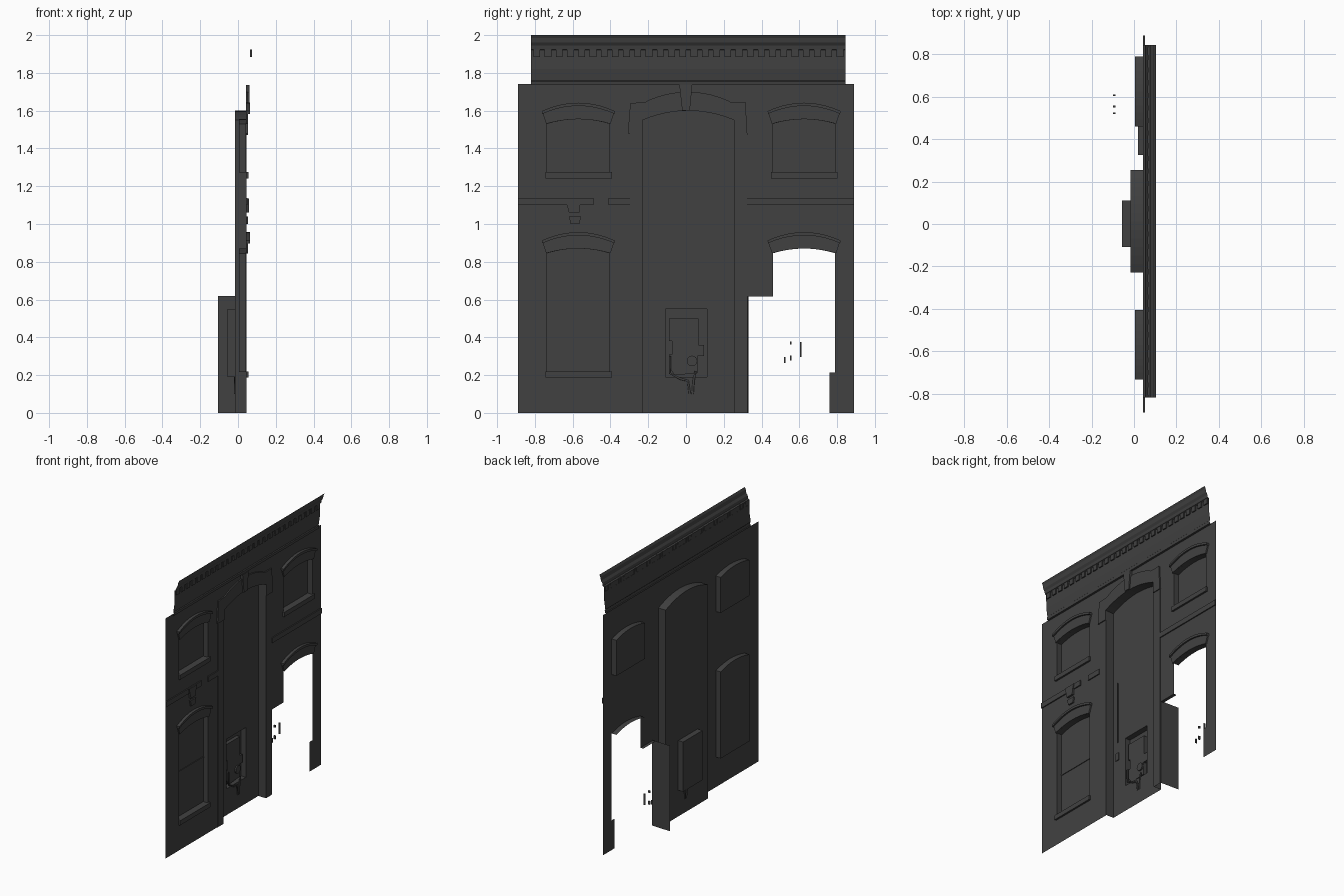
import bpy
import bmesh
from mathutils import Vector

cube = bpy.data.objects.get("Cube")
if cube:
    bpy.data.objects.remove(cube, do_unlink=True)

stone = bpy.data.materials.new("dark_grey_stone")
stone.use_nodes = True
GREY = (0.053, 0.053, 0.053, 1)
stone.diffuse_color = GREY
stone.node_tree.nodes["Principled BSDF"].inputs["Base Color"].default_value = GREY

WALL = 0.043      # wall plane
GLASS = 0.005     # window recess depth
ALCOVE = -0.016   # entrance recess depth
NICHE = -0.056    # meter niche depth


def add_object(name, mesh):
    mesh.materials.append(stone)
    obj = bpy.data.objects.new(name, mesh)
    bpy.context.collection.objects.link(obj)
    return obj


def arch(y0, y1, spring, apex, n=10):
    """Points of a shallow arch from y0 to y1."""
    pts = []
    for i in range(n + 1):
        t = i / n
        pts.append((y0 + (y1 - y0) * t, spring + (apex - spring) * 4 * t * (1 - t)))
    return pts


def rect(y0, y1, z0, z1):
    return [(y0, z0), (y1, z0), (y1, z1), (y0, z1)]


def sheet(name, loops, x):
    """Flat sheet facing +x; loops after the first are holes."""
    bm = bmesh.new()
    for loop in loops:
        vs = [bm.verts.new((x, y, z)) for y, z in loop]
        for a, b in zip(vs, vs[1:] + vs[:1]):
            bm.edges.new((a, b))
    bmesh.ops.triangle_fill(bm, edges=bm.edges[:], use_beauty=True,
                            normal=Vector((1, 0, 0)))
    bm.normal_update()
    for f in bm.faces:
        if f.normal.x < 0:
            f.normal_flip()
    mesh = bpy.data.meshes.new(name)
    bm.to_mesh(mesh)
    bm.free()
    return add_object(name, mesh)


def block(name, pts, back, front, recess=False, cap=True):
    """Outline (anticlockwise) pushed along x: a raised block or a recess."""
    n = len(pts)
    verts = [(back, y, z) for y, z in pts] + [(front, y, z) for y, z in pts]
    faces = []
    for i in range(n):
        j = (i + 1) % n
        if pts[i][1] == 0 and pts[j][1] == 0:
            continue  # open at the ground
        quad = (i, j, j + n, i + n)
        faces.append(quad[::-1] if recess else quad)
    if cap:
        faces.append(tuple(range(n)) if recess else tuple(range(n, 2 * n)))
    mesh = bpy.data.meshes.new(name)
    mesh.from_pydata(verts, [], faces)
    return add_object(name, mesh)


def strip(name, profile, y0, y1):
    """Open (x, z) profile swept along y."""
    n = len(profile)
    verts = [(x, y, z) for y in (y0, y1) for x, z in profile]
    faces = [(i, i + n, i + n + 1, i + 1) for i in range(n - 1)]
    mesh = bpy.data.meshes.new(name)
    mesh.from_pydata(verts, [], faces)
    return add_object(name, mesh)


def window_shape(y0, y1, sill, spring, apex):
    return [(y0, sill), (y1, sill)] + arch(y1, y0, spring, apex)


def hood(name, y0, y1, spring):
    """Arched hood over a window, with splayed ends and a top lip."""
    inner = arch(y0 - 0.005, y1 + 0.005, spring, spring + 0.025)
    outer = arch(y1 + 0.028, y0 - 0.028, spring + 0.068, spring + 0.112)
    lip = arch(y0 - 0.026, y1 + 0.026, spring + 0.053, spring + 0.095)
    block(name, inner + outer, WALL, 0.053)
    block(name + "_lip", lip + outer, WALL, 0.064)


# Windows: name, left edge, sill height, spring height
windows = [("upper_right_window", -0.735, 1.272, 1.53),
           ("upper_left_window", 0.46, 1.272, 1.53),
           ("lower_right_window", -0.735, 0.217, 0.845)]
holes = []
for name, y, sill, spring in windows:
    shape = window_shape(y, y + 0.33, sill, spring, spring + 0.025)
    holes.append(shape)
    block(name + "_recess", shape, GLASS, WALL, recess=True)
    hood(name + "_hood", y, y + 0.33, spring)
    block(name + "_sill", rect(y - 0.01, y + 0.342, sill - 0.03, sill + 0.003),
          WALL, 0.056)
block("meeting_rail", rect(-0.735, -0.405, 0.535, 0.545), GLASS, 0.01)

# Main wall with the entrance and the broken side opening cut from its base
entrance_arch = arch(-0.23, 0.255, 1.55, 1.6, 12)
bay_arch = arch(0.46, 0.79, 0.845, 0.87)
outline = ([(-0.89, 0), (-0.23, 0)] + entrance_arch
           + [(0.255, 0), (0.325, 0), (0.325, 0.615), (0.46, 0.615)] + bay_arch
           + [(0.79, 0.215), (0.76, 0.215), (0.76, 0), (0.89, 0),
              (0.89, 1.74), (-0.89, 1.74)])
sheet("main_wall", [outline] + holes, WALL)

# Side opening: hood, soffit, ledge and return panel
hood("side_opening_hood", 0.46, 0.79, 0.845)
soffit = [(x, y, z) for x in (GLASS, WALL) for y, z in bay_arch]
m = len(bay_arch)
mesh = bpy.data.meshes.new("side_opening_soffit")
mesh.from_pydata(soffit, [], [(i, i + 1, i + 1 + m, i + m) for i in range(m - 1)])
add_object("side_opening_soffit", mesh)
strip("side_opening_ledge", [(0.02, 0.615), (WALL, 0.615)], 0.325, 0.46)
mesh = bpy.data.meshes.new("return_panel")
mesh.from_pydata([(-0.105, 0.332, 0), (WALL, 0.325, 0),
                  (WALL, 0.325, 0.62), (-0.105, 0.332, 0.62)], [], [(3, 2, 1, 0)])
add_object("return_panel", mesh)

# Entrance alcove, with a niche opening in its back
alcove = [(-0.23, 0), (0.255, 0)] + entrance_arch[::-1]
niche = rect(-0.108, 0.112, 0.19, 0.55)
block("alcove_sides", alcove, ALCOVE, WALL, recess=True, cap=False)
sheet("alcove_back", [alcove, niche], ALCOVE)
block("niche_recess", niche, NICHE, ALCOVE, recess=True)

# Meter box and pipes in the niche
block("meter_box", [(-0.09, 0.24), (-0.06, 0.2), (0.06, 0.21), (0.06, 0.3),
                    (0.095, 0.3), (0.095, 0.36), (0.065, 0.36), (0.065, 0.5),
                    (-0.09, 0.5), (-0.09, 0.38), (-0.075, 0.38), (-0.075, 0.31),
                    (-0.09, 0.31)], NICHE, -0.03)
bpy.ops.mesh.primitive_cylinder_add(vertices=16, radius=0.028, depth=0.012,
                                    location=(-0.026, 0.032, 0.275),
                                    rotation=(0, 1.5708, 0))
bpy.context.object.name = "meter_dial"
bpy.context.object.data.materials.append(stone)
for name, path in [("left_pipe", [(-0.085, 0.3), (-0.085, 0.21), (-0.03, 0.18),
                                  (0.01, 0.17), (0.02, 0.1)]),
                   ("right_pipe", [(0.05, 0.22), (0.04, 0.17), (0.035, 0.1)])]:
    curve = bpy.data.curves.new(name, "CURVE")
    curve.dimensions = "3D"
    curve.bevel_depth = 0.006
    curve.bevel_resolution = 1
    spline = curve.splines.new("POLY")
    spline.points.add(len(path) - 1)
    for p, (y, z) in zip(spline.points, path):
        p.co = (-0.016, y, z, 1)
    add_object(name, curve)
block("door_rod", rect(-0.186, -0.18, 0.55, 1.0), ALCOVE, -0.009)
block("door_plate", rect(-0.2, -0.172, 0.415, 0.47), ALCOVE, -0.01)

# Entrance surround: pilasters, arched head and keystone
block("right_pilaster", rect(-0.297, -0.23, 0, 1.48), WALL, 0.046)
block("left_pilaster", rect(0.255, 0.322, 0, 1.48), WALL, 0.046)
head = (entrance_arch + [(0.255, 1.47), (0.325, 1.47), (0.315, 1.645), (0.235, 1.645)]
        + arch(0.22, -0.2, 1.655, 1.7)
        + [(-0.215, 1.645), (-0.295, 1.64), (-0.308, 1.48), (-0.23, 1.48)])
block("entrance_head", head, WALL, 0.052)
block("keystone", [(-0.02, 1.6), (0.02, 1.6), (0.033, 1.735), (-0.035, 1.735)],
      WALL, 0.062)

# Belt course with a broken gap and a bracket
for i, (y0, y1) in enumerate([(-0.89, -0.49), (-0.41, -0.297), (0.322, 0.89)]):
    block(f"belt_course_{i + 1}", rect(y0, y1, 1.1, 1.137), WALL, 0.051)
block("bracket", [(-0.62, 1.06), (-0.565, 1.06), (-0.56, 1.1), (-0.55, 1.135),
                  (-0.64, 1.135), (-0.63, 1.1)], WALL, 0.057)
block("bracket_drop", [(-0.61, 1.0), (-0.565, 1.0), (-0.555, 1.04), (-0.62, 1.04)],
      WALL, 0.053)

# Cornice sheet and its row of dentils
strip("cornice", [(WALL, 1.735), (0.058, 1.735), (0.06, 1.755), (0.055, 1.76),
                  (0.064, 1.82), (0.066, 1.92), (0.076, 1.925), (0.08, 1.945),
                  (0.09, 1.96), (0.095, 1.985), (0.103, 2.0)], -0.82, 0.845)
COUNT = 28
pitch = 1.665 / COUNT
for i in range(COUNT):
    y = -0.82 + pitch * (i + 0.2)
    block(f"dentil_{i + 1}", rect(y, y + pitch * 0.6, 1.885, 1.923), 0.064, 0.074)

# Loose fragments behind the side opening
for i, (y, z, h) in enumerate([(0.523, 0.28, 0.03), (0.555, 0.29, 0.025),
                               (0.555, 0.37, 0.016), (0.608, 0.335, 0.08)]):
    block(f"fragment_{i + 1}", rect(y - 0.004, y + 0.004, z - h / 2, z + h / 2),
          -0.1, -0.088)
